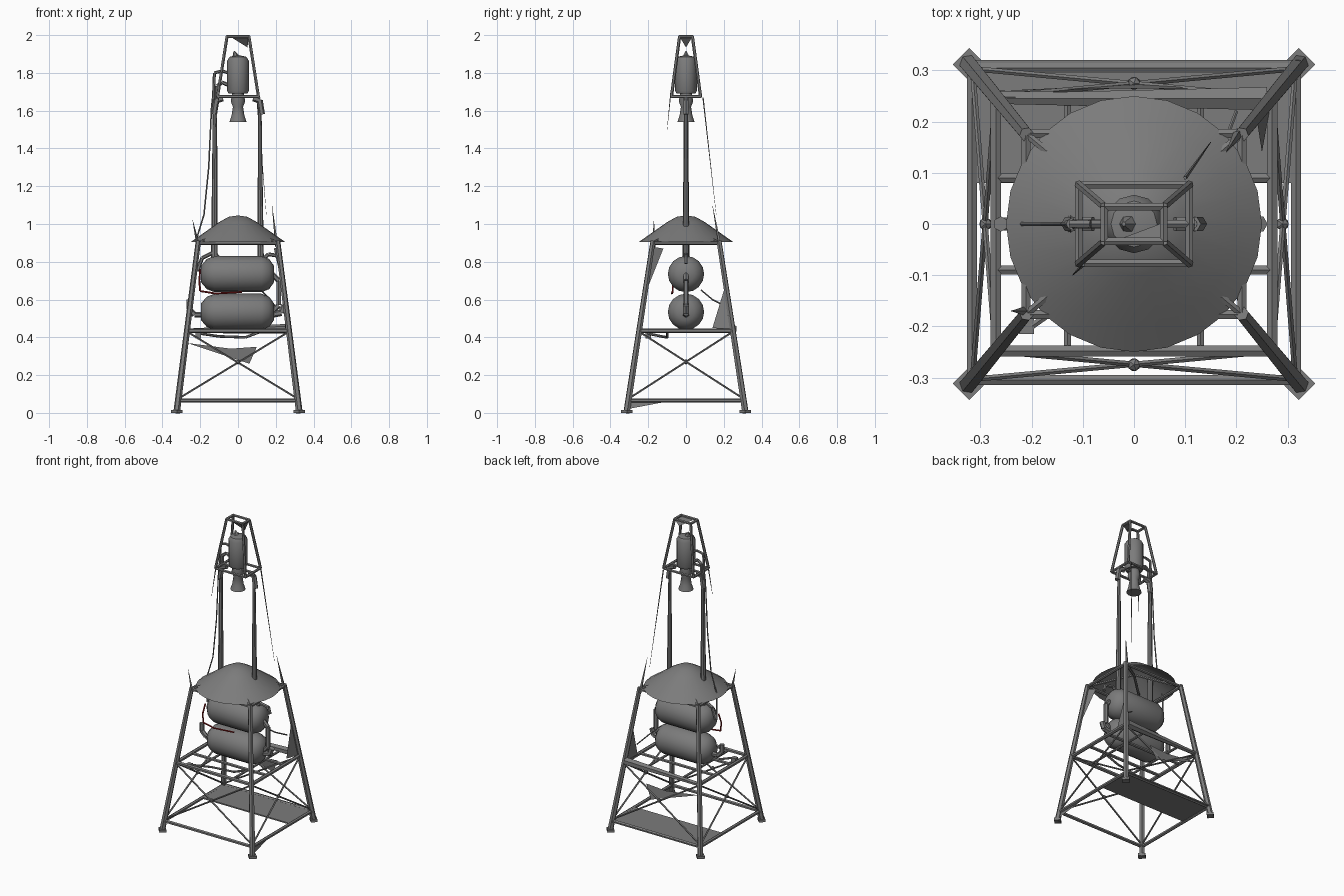
import bpy, bmesh, math
from mathutils import Vector, Matrix

cube = bpy.data.objects.get("Cube")
if cube:
    bpy.data.objects.remove(cube, do_unlink=True)


def material(name, rgb):
    m = bpy.data.materials.new(name)
    m.use_nodes = True
    m.diffuse_color = (*rgb, 1)
    m.node_tree.nodes["Principled BSDF"].inputs["Base Color"].default_value = (*rgb, 1)
    return m


GREY = material("painted grey metal", (0.2, 0.2, 0.2))
RED = material("dark red hose", (0.25, 0.01, 0.01))


def finish(name, bm, mat=GREY, smooth=True):
    mesh = bpy.data.meshes.new(name)
    bm.to_mesh(mesh)
    bm.free()
    mesh.materials.append(mat)
    ob = bpy.data.objects.new(name, mesh)
    bpy.context.collection.objects.link(ob)
    if smooth:
        bpy.ops.object.select_all(action='DESELECT')
        ob.select_set(True)
        bpy.context.view_layer.objects.active = ob
        bpy.ops.object.shade_smooth_by_angle(angle=math.radians(40))
    return ob


def rod(bm, a, b, r1, r2=None, sides=6):
    a, b = Vector(a), Vector(b)
    d = b - a
    mat = Matrix.Translation((a + b) / 2) @ d.to_track_quat('Z', 'Y').to_matrix().to_4x4()
    bmesh.ops.create_cone(bm, cap_ends=True, segments=sides, radius1=r1,
                          radius2=r1 if r2 is None else r2, depth=d.length, matrix=mat)


def rods(name, pairs, r, r2=None, sides=6, mat=GREY):
    bm = bmesh.new()
    for a, b in pairs:
        rod(bm, a, b, r, r2, sides)
    return finish(name, bm, mat)


def pipe(name, pts, r, mat=GREY):
    return rods(name, list(zip(pts, pts[1:])), r, mat=mat)


def box(name, centre, size, mat=GREY):
    bm = bmesh.new()
    bmesh.ops.create_cube(bm, size=1, matrix=Matrix.Translation(centre) @ Matrix.Diagonal((*size, 1)))
    return finish(name, bm, mat, False)


def lathe(name, profile, matrix, sides=16):
    # profile is (radius, height) around z
    bm = bmesh.new()
    vs = [bm.verts.new((r, 0, h)) for r, h in profile]
    edges = [bm.edges.new(p) for p in zip(vs, vs[1:])]
    bmesh.ops.spin(bm, geom=vs + edges, axis=(0, 0, 1), cent=(0, 0, 0),
                   angle=math.tau, steps=sides, use_duplicate=False)
    bmesh.ops.remove_doubles(bm, verts=bm.verts, dist=0.0005)
    bmesh.ops.recalc_face_normals(bm, faces=bm.faces)
    bm.transform(matrix)
    return finish(name, bm)


def sheet(name, *pts):
    bm = bmesh.new()
    bm.faces.new([bm.verts.new(p) for p in pts])
    return finish(name, bm, smooth=False)


CORNERS = [(-1, -1), (1, -1), (1, 1), (-1, 1)]


def leg_at(c, z):
    t = z / 0.91
    return Vector((c[0] * (0.325 - 0.115 * t), c[1] * (0.315 - 0.14 * t), z))


def ring(z):
    return [(leg_at(CORNERS[i], z), leg_at(CORNERS[i - 1], z)) for i in range(4)]


# Tower legs and feet
rods("tower_legs", [(leg_at(c, 0), leg_at(c, 0.91)) for c in CORNERS], 0.018, 0.014)
bm = bmesh.new()
for c in CORNERS:
    spot = Matrix.Translation(leg_at(c, 0.008))
    turn = Matrix.Rotation(math.pi / 4 * c[0] * c[1], 4, 'Z')
    bmesh.ops.create_cube(bm, size=1, matrix=spot @ turn @ Matrix.Diagonal((0.04, 0.045, 0.016, 1)))
finish("feet", bm, smooth=False)

# Horizontal rails and crossed bracing
rods("bottom_rails", ring(0.065), 0.011)
rods("middle_rails", ring(0.435), 0.012)
rods("top_rails", ring(0.9), 0.01)
cross = []
for i in range(4):
    a, b = CORNERS[i - 1], CORNERS[i]
    cross += [(leg_at(a, 0.075), leg_at(b, 0.43)), (leg_at(b, 0.075), leg_at(a, 0.43))]
rods("cross_braces", cross, 0.0055, sides=5)
bm = bmesh.new()
for x, y in ((0, 0.275), (0, -0.275), (0.29, 0), (-0.29, 0)):
    bmesh.ops.create_icosphere(bm, subdivisions=1, radius=0.014, matrix=Matrix.Translation((x, y, 0.27)))
finish("brace_joints", bm)
rods("tank_bearers", [((-0.27, y, 0.435), (0.27, y, 0.435)) for y in (-0.09, 0.09)], 0.01)
rods("cross_bearers", [((x, -0.25, 0.43), (x, 0.25, 0.43)) for x in (-0.13, 0.13)], 0.008)
rods("roof_ribs", [(leg_at(c, 0.9), (0, 0, 0.98)) for c in CORNERS], 0.008)
rods("rear_beam", [((0.26, 0.245, 0.445), (-0.26, 0.245, 0.435))], 0.026, 0.012)

# Walkway deck and torn sheet metal
box("rear_walkway", (0.005, 0.2, 0.066), (0.64, 0.24, 0.008))
sheet("rear_leg_web", leg_at((1, 1), 0.68), leg_at((1, 1), 0.44), (0.25, 0.14, 0.45))
sheet("front_leg_web", leg_at((1, -1), 0.88), leg_at((1, -1), 0.62), (0.19, -0.12, 0.87))
sheet("rear_brace_web", (-0.27, 0.26, 0.37), (-0.04, 0.265, 0.34), (0.1, 0.265, 0.35), (0.06, 0.275, 0.26))
sheet("side_foot_web", (0.325, -0.31, 0.02), (0.315, -0.3, 0.07), (0.31, -0.1, 0.06))
rods("roof_spikes", [((0.205, 0.18, 0.88), (0.18, 0.14, 1.1)),
                     ((-0.21, -0.17, 0.88), (-0.24, -0.17, 1.02))], 0.01, 0.0005, 4)

# Conical roof
lathe("roof", [(0.25, 0.905), (0.2, 0.94), (0.1, 1.01), (0.05, 1.038), (0.0, 1.045)],
      Matrix.Identity(4), 24)

# Gas tanks lying along x
tank = [(0, -0.197), (0.045, -0.195), (0.08, -0.165), (0.096, -0.125),
        (0.096, 0.125), (0.08, 0.165), (0.045, 0.19), (0, 0.192)]
for name, z in (("upper_tank", 0.735), ("lower_tank", 0.535)):
    lathe(name, tank, Matrix.Translation((0, 0, z)) @ Matrix.Rotation(math.pi / 2, 4, 'Y'))

# Tank pipework
pipe("left_tank_link", [(0.18, 0, 0.735), (0.215, 0, 0.7), (0.215, 0, 0.57), (0.18, 0, 0.535)], 0.014)
pipe("left_outlet", [(0.18, 0, 0.52), (0.23, 0, 0.53), (0.245, 0, 0.57)], 0.017)
pipe("right_outlet", [(-0.18, 0, 0.52), (-0.23, 0, 0.52), (-0.26, 0, 0.55), (-0.26, 0, 0.6)], 0.015)
pipe("left_top_pipe", [(0.13, 0, 0.81), (0.16, 0, 0.84), (0.22, 0, 0.83), (0.23, 0, 0.79)], 0.01)
pipe("right_top_pipe", [(-0.1, 0, 0.82), (-0.13, 0, 0.85), (-0.19, 0, 0.82), (-0.215, 0, 0.75)], 0.01)
pipe("low_hose", [(-0.2, -0.2, 0.42), (-0.1, -0.13, 0.405), (0.04, -0.1, 0.4), (0.12, -0.1, 0.43)], 0.007)
pipe("side_hose", [(0.12, 0.08, 0.65), (0.17, 0.14, 0.6), (0.2, 0.22, 0.56)], 0.004)
pipe("red_hose", [(-0.2, -0.05, 0.76), (-0.205, -0.07, 0.7), (-0.2, -0.07, 0.645),
                  (-0.12, -0.075, 0.632), (0.02, -0.07, 0.64)], 0.005, RED)
box("valve_box", (-0.21, -0.2, 0.41), (0.03, 0.03, 0.03))

# Masts carrying the lamp
rods("right_mast", [((-0.125, 0, 0.8), (-0.122, 0, 1.66))], 0.018, 0.011, 8)
rods("left_mast", [((0.12, 0, 0.8), (0.115, 0, 1.66))], 0.017, 0.009, 8)
for side, s in (("left", 1), ("right", -1)):
    pipe(side + "_mast_bracket", [(0.08 * s, 0, 1.665), (0.115 * s, 0, 1.655), (0.127 * s, 0, 1.58)], 0.016)
pipe("lamp_cable", [(-0.12, 0, 1.8), (-0.14, 0, 1.62), (-0.155, 0, 1.3), (-0.18, 0, 1.05), (-0.22, 0, 0.92),
                    (-0.22, 0, 0.75)], 0.004)
rods("stay_wires", [((0.1, 0.09, 1.67), (0.15, 0.16, 1.05)),
                    ((-0.1, -0.08, 1.7), (-0.12, -0.1, 1.5))], 0.004, 0.0008, 4)

# Lamp cage
low = [Vector((x * 0.108, y * 0.077, 1.675)) for x, y in CORNERS]
high = [Vector((x * 0.058, y * 0.034, 1.992)) for x, y in CORNERS]
cage = list(zip(low, high))
for loop in (low, high):
    cage += [(loop[i - 1], loop[i]) for i in range(4)]
cage += [((-0.108, 0, 1.675), (0.108, 0, 1.675))]
rods("lamp_cage", cage, 0.0085)
sheet("cage_top_web", high[1], high[2], (0.05, 0.0, 1.935), (-0.03, -0.03, 1.985))

# Lamp body, horn and side pipes
lathe("lamp_body", [(0, 1.69), (0.05, 1.69), (0.057, 1.705), (0.057, 1.865), (0.045, 1.885), (0, 1.895)],
      Matrix.Identity(4), 12)
rods("lamp_tip", [((-0.01, 0, 1.88), (-0.02, 0, 1.915))], 0.022, 0.004)
lathe("lamp_horn", [(0.032, 1.69), (0.038, 1.65), (0.027, 1.62), (0.034, 1.575), (0.045, 1.54), (0, 1.54)],
      Matrix.Identity(4), 12)
pipe("lamp_upper_pipe", [(-0.05, 0, 1.8), (-0.085, 0, 1.81), (-0.125, 0, 1.8), (-0.13, 0, 1.66)], 0.008)
pipe("lamp_lower_pipe", [(-0.05, 0, 1.735), (-0.085, 0, 1.75), (-0.11, 0, 1.73), (-0.115, 0, 1.66)], 0.01)
